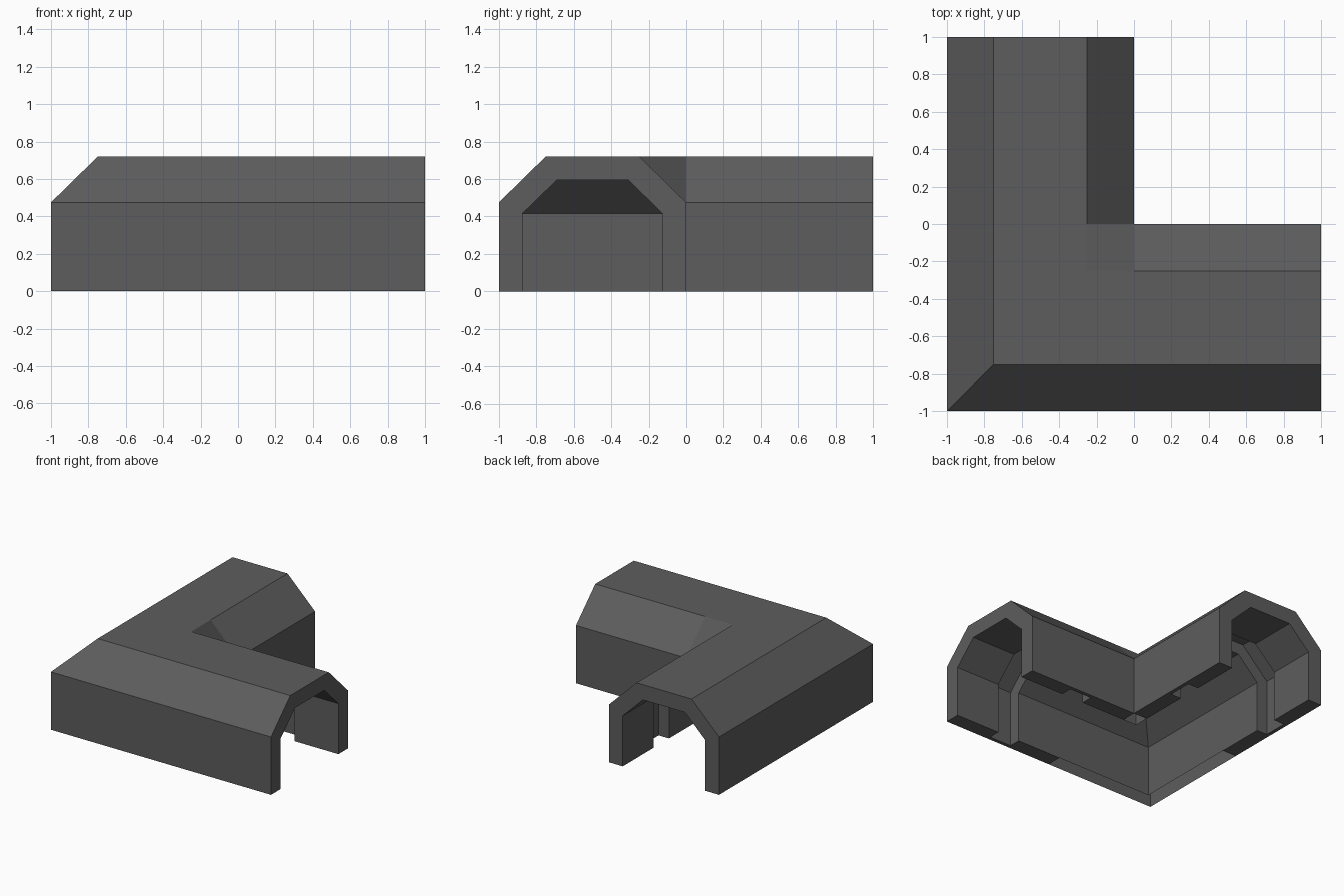
import bpy

if "Cube" in bpy.data.objects:
    bpy.data.objects.remove(bpy.data.objects["Cube"])

# Cross-sections of the corner tunnel: (distance from outer side, height)
def section(wall, eave, shoulder, top):
    left = [(wall, 0), (wall, eave), (shoulder, top)]
    return left + [(1 - d, z) for d, z in reversed(left)]

OUTER = section(0, 0.475, 0.25, 0.72)
INNER = section(0.125, 0.415, 0.31, 0.595)
GROOVE = section(0.03, 0.46, 0.265, 0.69)
MITRE = None

grey = bpy.data.materials.new("dark_grey")
grey.diffuse_color = (0.11, 0.11, 0.11, 1)
grey.use_nodes = True
grey.node_tree.nodes["Principled BSDF"].inputs["Base Color"].default_value = grey.diffuse_color


class Part:
    def __init__(self, name):
        self.name, self.verts, self.faces, self.index = name, [], [], {}

    def face(self, points, flip=False):
        ids = []
        for p in points:
            key = tuple(round(c, 4) for c in p)
            if key not in self.index:
                self.index[key] = len(self.verts)
                self.verts.append(key)
            ids.append(self.index[key])
        self.faces.append(ids[::-1] if flip else ids)

    def build(self):
        mesh = bpy.data.meshes.new(self.name)
        mesh.from_pydata(self.verts, [], self.faces)
        mesh.materials.append(grey)
        mesh.update()
        bpy.context.collection.objects.link(bpy.data.objects.new(self.name, mesh))


def point(arm, s, dz):
    """Place a section point at station s on an arm, or on the mitre."""
    d, z = dz
    x, y = (d - 1 if s is MITRE else s), d - 1
    return (x, y, z) if arm == 0 else (y, x, z)


def strip(part, arm, prof, i, s0, s1, inside=False):
    a, b = prof[i], prof[i + 1]
    pts = [point(arm, s0, a), point(arm, s1, a), point(arm, s1, b), point(arm, s0, b)]
    part.face(pts, inside != (arm == 1))


def ring(part, arm, out, inn, s, facing_back=False):
    for i in range(5):
        pts = [point(arm, s, p) for p in (out[i], inn[i], inn[i + 1], out[i + 1])]
        part.face(pts, facing_back != (arm == 1))


def foot(part, arm, out, inn, s0, s1):
    for i in (0, 5):
        lo, hi = sorted((out[i], inn[i]))
        pts = [point(arm, s0, lo), point(arm, s0, hi), point(arm, s1, hi), point(arm, s1, lo)]
        part.face(pts, arm == 1)


shell, liner = Part("outer_shell"), Part("inner_liner")
for arm in (0, 1):
    # Outer walls, slopes and roof
    for i in range(5):
        strip(shell, arm, OUTER, i, 0 if i == 3 else MITRE, 1)
    # End rim and wall bottoms
    ring(shell, arm, OUTER, INNER, 1)
    for prof, s0, s1 in ((INNER, 0.6, 1), (GROOVE, 0.4, 0.6), (INNER, 0, 0.4)):
        foot(shell, arm, OUTER, prof, s0, s1)
    # Inner lining with a groove running round each arm
    for prof, s0, s1 in ((INNER, 0.6, 1), (GROOVE, 0.4, 0.6), (INNER, MITRE, 0.4)):
        for i in range(5):
            strip(liner, arm, prof, i, s0, s1, True)
    ring(liner, arm, GROOVE, INNER, 0.4)
    ring(liner, arm, GROOVE, INNER, 0.6, True)

# Folded roof panel in the inside corner
shell.face([(-0.25, -0.25, 0.72), (0, -0.25, 0.72), (0, 0, 0.475), (-0.25, 0, 0.72)])

# Centre the height on the ground and build
shell.build()
liner.build()
